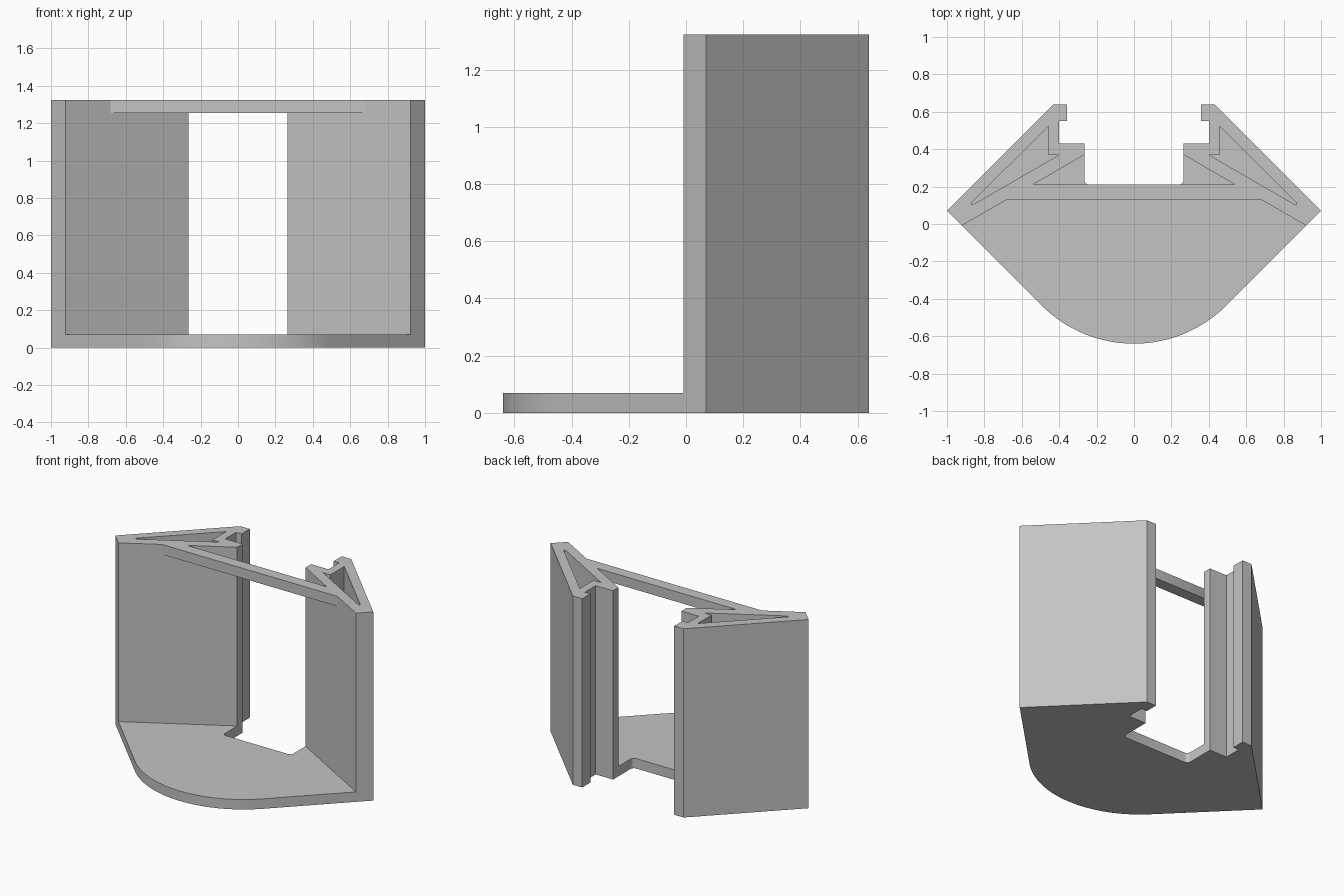
import bpy
import bmesh
from math import sin, cos, pi

cube = bpy.data.objects.get("Cube")
if cube:
    bpy.data.objects.remove(cube, do_unlink=True)

THICK = 0.07    # floor and bar thickness
HEIGHT = 1.323

grey = bpy.data.materials.new("plain_grey")
grey.use_nodes = True
colour = (0.55, 0.55, 0.55, 1)
grey.diffuse_color = colour
grey.node_tree.nodes["Principled BSDF"].inputs["Base Color"].default_value = colour


def arc(cx, cy, r, start, end, steps):
    return [(cx + r * cos(start + (end - start) * i / steps),
             cy + r * sin(start + (end - start) * i / steps)) for i in range(steps + 1)]


def flip(points):
    return [(-x, y) for x, y in reversed(points)]


def prism(name, loops, z0, z1):
    """Extrude an outline, with optional holes, from z0 up to z1."""
    bm = bmesh.new()
    edges = []
    for loop in loops:
        verts = [bm.verts.new((x, y, z0)) for x, y in loop]
        edges += [bm.edges.new((v, verts[i - 1])) for i, v in enumerate(verts)]
    bmesh.ops.triangle_fill(bm, edges=edges, use_beauty=True)
    top = bmesh.ops.extrude_face_region(bm, geom=bm.faces[:], use_keep_orig=True)
    moved = [g for g in top["geom"] if isinstance(g, bmesh.types.BMVert)]
    bmesh.ops.translate(bm, verts=moved, vec=(0, 0, z1 - z0))
    bmesh.ops.recalc_face_normals(bm, faces=bm.faces[:])
    mesh = bpy.data.meshes.new(name)
    bm.to_mesh(mesh)
    bm.free()
    mesh.materials.append(grey)
    obj = bpy.data.objects.new(name, mesh)
    bpy.context.collection.objects.link(obj)
    bpy.ops.object.select_all(action='DESELECT')
    obj.select_set(True)
    bpy.context.view_layer.objects.active = obj
    bpy.ops.object.shade_smooth_by_angle(angle=pi / 6)
    return obj


# Shared outer side and stepped rear rail
rail = [(1, 0.07), (0.43, 0.64), (0.357, 0.64), (0.357, 0.55),
        (0.40, 0.55), (0.40, 0.43), (0.265, 0.43)]

# Floor plate with rounded nose and rear opening
nose = arc(0, 0.06, 0.70, -pi / 2, -pi / 4, 16)
corner = arc(0.24, 0.235, 0.025, 0, -pi / 2, 5)
half = nose + rail + corner
prism("floor_plate", [half + flip(half)[:-1]], 0, THICK)

# Hollow side walls
wall = rail + [(0.265, 0.37), (0.921, -0.009)]
pocket = [(0.457, 0.523), (0.457, 0.37), (0.40, 0.37),
          (0.857, 0.106), (0.868, 0.105), (0.87, 0.112)]
prism("left_wall", [wall, pocket], THICK, HEIGHT)
prism("right_wall", [flip(wall), flip(pocket)], THICK, HEIGHT)

# Bar joining the walls at the top
ends = [(0.681, 0.13), (0.542, 0.21)]
prism("top_bar", [ends + flip(ends)], HEIGHT - THICK, HEIGHT)
